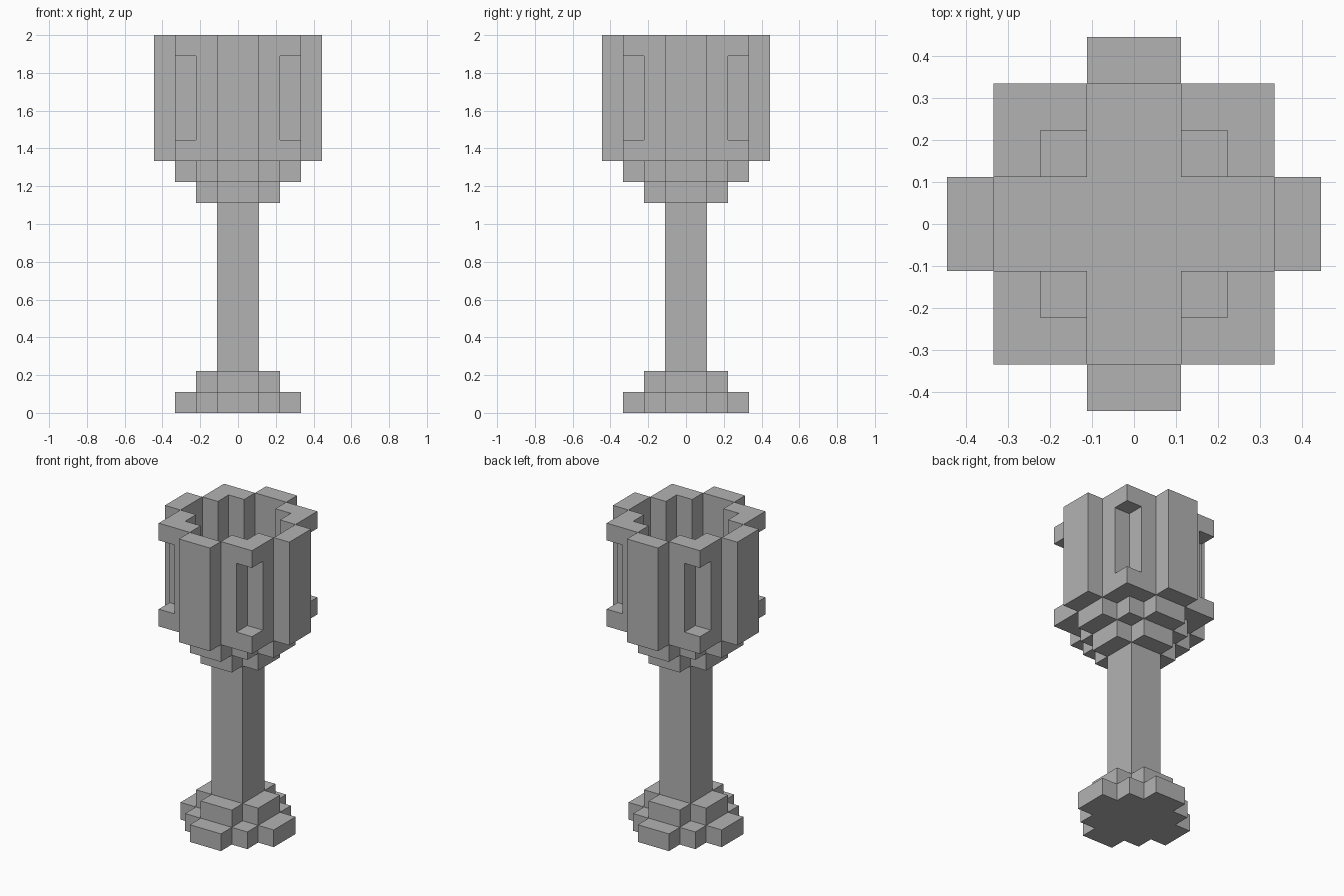
import bpy
import bmesh
from math import pi
from mathutils import Matrix, Vector

UNIT = 1 / 9  # edge of one building block

if "Cube" in bpy.data.objects:
    bpy.data.objects.remove(bpy.data.objects["Cube"], do_unlink=True)

grey = bpy.data.materials.new("plain_grey")
grey.use_nodes = True
colour = (0.45, 0.45, 0.45, 1)
grey.diffuse_color = colour
grey.node_tree.nodes["Principled BSDF"].inputs["Base Color"].default_value = colour


def turned(points, quarter):
    """Rotate outline points by quarter turns about the centre."""
    spin = Matrix.Rotation(quarter * pi / 2, 2)
    return [spin @ Vector(p) for p in points]


def ring(quarter_outline):
    """Repeat a quarter outline four times into a closed outline."""
    return [p for q in range(4) for p in turned(quarter_outline, q)]


def prism(name, outline, bottom, top):
    """Extrude an outline, given in block units, between two heights."""
    bm = bmesh.new()
    base = bm.faces.new([bm.verts.new((p[0], p[1], bottom)) for p in outline])
    side = bmesh.ops.extrude_face_region(bm, geom=[base])["geom"]
    moved = [v for v in side if isinstance(v, bmesh.types.BMVert)]
    bmesh.ops.translate(bm, verts=moved, vec=(0, 0, top - bottom))
    bmesh.ops.scale(bm, verts=bm.verts, vec=(UNIT, UNIT, UNIT))
    bmesh.ops.recalc_face_normals(bm, faces=bm.faces)
    mesh = bpy.data.meshes.new(name)
    bm.to_mesh(mesh)
    bm.free()
    mesh.materials.append(grey)
    bpy.context.collection.objects.link(bpy.data.objects.new(name, mesh))


def rect(x0, x1, y0, y1):
    return [(x0, y0), (x1, y0), (x1, y1), (x0, y1)]


wide_tier = ring([(3, -1), (3, 1), (2, 1), (2, 2), (1, 2)])
small_tier = ring([(2, -1), (2, 1), (1, 1)])

# Foot, stem and stepped underside of the bowl
prism("foot_bottom", wide_tier, 0, 1)
prism("foot_top", small_tier, 1, 2)
prism("stem", rect(-1, 1, -1, 1), 2, 10)
prism("bowl_lower_step", small_tier, 10, 11)
prism("bowl_floor", wide_tier, 11, 12)

# Bowl walls: four outer panels and four corners with recessed slots
corner_cap = [(2, 1), (3, 1), (3, 3), (1, 3), (1, 2), (2, 2)]
for q, label in enumerate(("left", "back", "right", "front")):
    prism(f"{label}_panel", turned(rect(3, 4, -1, 1), q), 12, 18)
    prism(f"{label}_corner_foot", turned(rect(1, 3, 1, 3), q), 12, 13)
    prism(f"{label}_corner_post_a", turned(rect(2, 3, 1, 2), q), 13, 17)
    prism(f"{label}_corner_post_b", turned(rect(1, 2, 2, 3), q), 13, 17)
    prism(f"{label}_corner_cap", turned(corner_cap, q), 17, 18)
